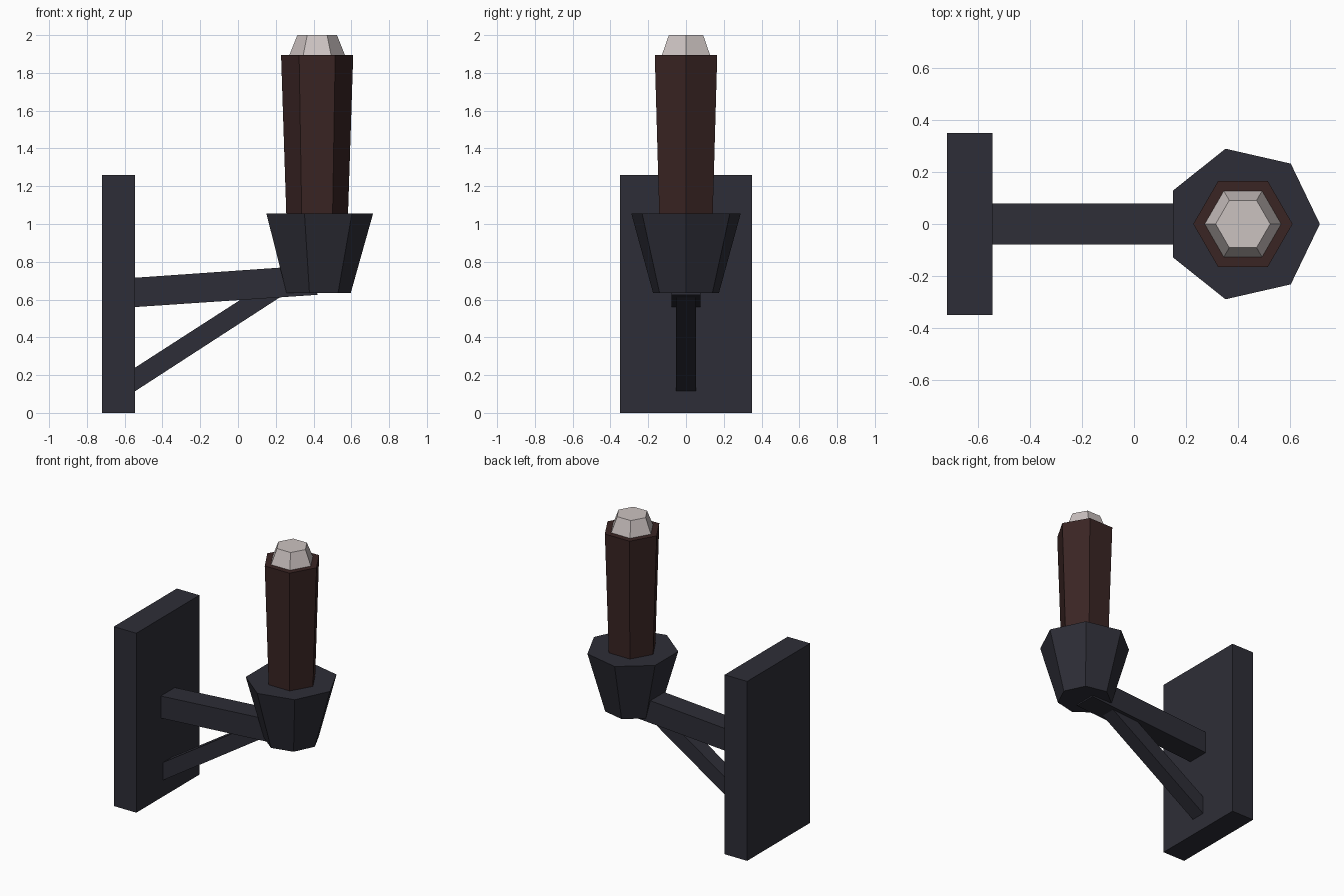
import bpy, bmesh, math

if "Cube" in bpy.data.objects:
    bpy.data.objects.remove(bpy.data.objects["Cube"])


def material(name, rgb):
    m = bpy.data.materials.new(name)
    m.diffuse_color = (*rgb, 1.0)
    m.use_nodes = True
    m.node_tree.nodes["Principled BSDF"].inputs["Base Color"].default_value = m.diffuse_color
    return m


iron = material("dark_iron", (0.027, 0.027, 0.038))
wood = material("dark_wood", (0.042, 0.018, 0.017))
pale = material("pale_tip", (0.60, 0.54, 0.53))


def finish(name, bm, mat):
    bmesh.ops.recalc_face_normals(bm, faces=bm.faces)
    me = bpy.data.meshes.new(name)
    bm.to_mesh(me)
    bm.free()
    me.materials.append(mat)
    ob = bpy.data.objects.new(name, me)
    bpy.context.collection.objects.link(ob)
    return ob


def side_prism(name, profile, half_width, mat):
    """Extrude an (x, z) outline symmetrically along y."""
    bm = bmesh.new()
    face = bm.faces.new([bm.verts.new((x, -half_width, z)) for x, z in profile])
    ext = bmesh.ops.extrude_face_region(bm, geom=[face])
    new = [v for v in ext["geom"] if isinstance(v, bmesh.types.BMVert)]
    bmesh.ops.translate(bm, verts=new, vec=(0, 2 * half_width, 0))
    return finish(name, bm, mat)


def frustum(name, sides, cx, z0, r0, z1, r1, mat):
    """Tapered upright prism with one corner pointing to +x."""
    bm = bmesh.new()
    rings = []
    for z, r in ((z0, r0), (z1, r1)):
        rings.append([bm.verts.new((cx + r * math.cos(math.tau * i / sides),
                                    r * math.sin(math.tau * i / sides), z))
                      for i in range(sides)])
    low, high = rings
    bm.faces.new(low)
    bm.faces.new(high)
    for i in range(sides):
        j = (i + 1) % sides
        bm.faces.new((low[i], low[j], high[j], high[i]))
    return finish(name, bm, mat)


# Wall plate, arm and diagonal brace
side_prism("wall_plate", [(-0.72, 0), (-0.545, 0), (-0.545, 1.26), (-0.72, 1.26)], 0.35, iron)
side_prism("arm", [(-0.58, 0.558), (0.42, 0.625), (0.41, 0.782), (-0.58, 0.713)], 0.078, iron)
side_prism("brace", [(-0.58, 0.092), (0.25, 0.63), (0.17, 0.70), (-0.58, 0.217)], 0.052, iron)

# Seven-sided cup, six-sided torch shaft and pale tip
frustum("cup", 7, 0.418, 0.635, 0.179, 1.055, 0.297, iron)
frustum("torch_shaft", 6, 0.419, 0.95, 0.160, 1.895, 0.191, wood)
frustum("torch_tip", 6, 0.419, 1.87, 0.157, 2.0, 0.105, pale)
